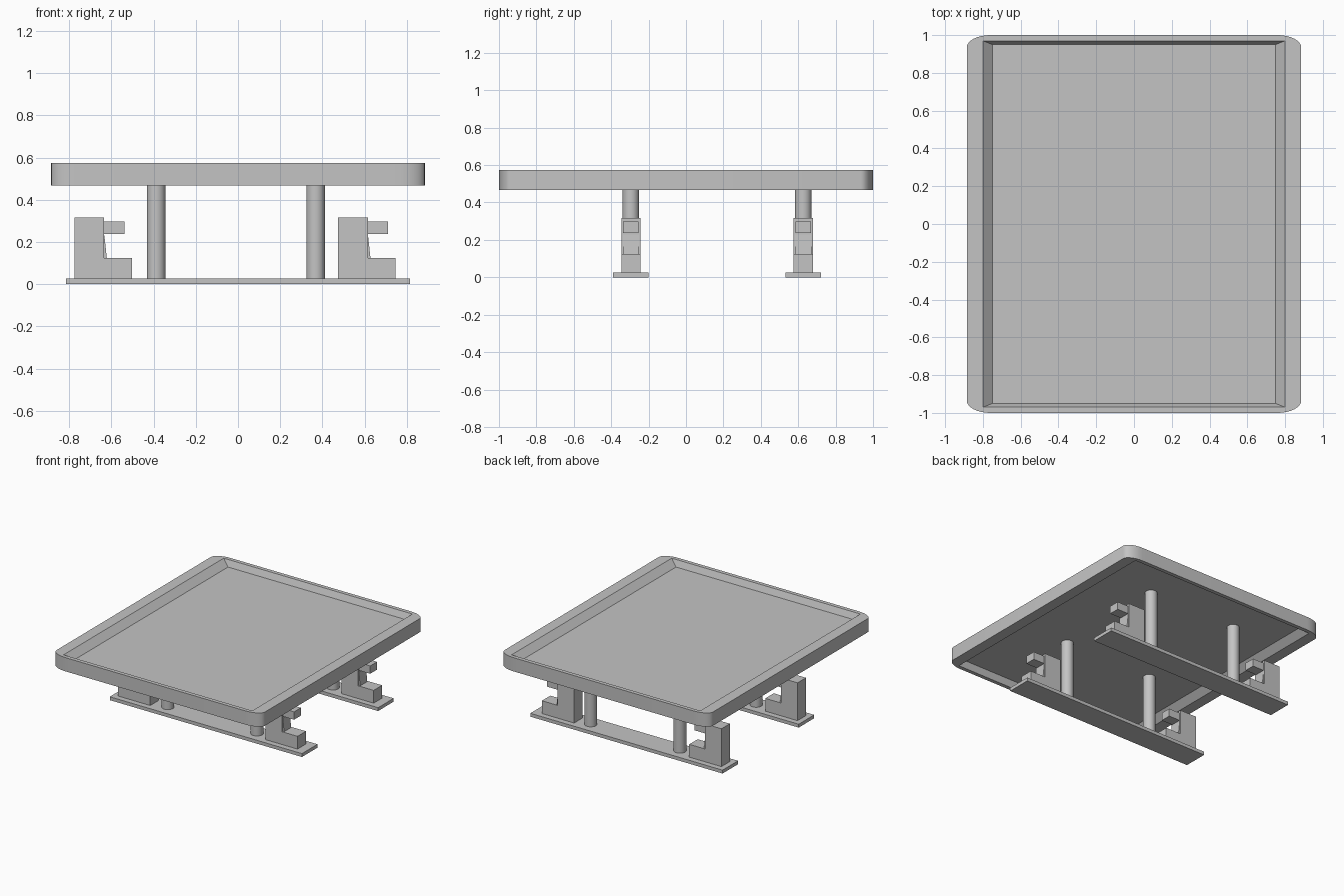
import bpy, bmesh, math

if "Cube" in bpy.data.objects:
    bpy.data.objects.remove(bpy.data.objects["Cube"])

grey = bpy.data.materials.new("plain grey")
grey.diffuse_color = (0.55, 0.55, 0.55, 1)
grey.use_nodes = True
grey.node_tree.nodes["Principled BSDF"].inputs["Base Color"].default_value = grey.diffuse_color


def finish(bm, name, smooth=False):
    """Turn a bmesh into a named grey object."""
    bmesh.ops.recalc_face_normals(bm, faces=bm.faces)
    me = bpy.data.meshes.new(name)
    bm.to_mesh(me)
    bm.free()
    me.materials.append(grey)
    ob = bpy.data.objects.new(name, me)
    bpy.context.collection.objects.link(ob)
    if smooth:
        bpy.ops.object.select_all(action='DESELECT')
        ob.select_set(True)
        bpy.context.view_layer.objects.active = ob
        bpy.ops.object.shade_smooth_by_angle(angle=math.radians(30))
    return ob


def prism(name, profile, y0, y1):
    """Extrude an x-z profile along y."""
    bm = bmesh.new()
    a = [bm.verts.new((x, y0, z)) for x, z in profile]
    b = [bm.verts.new((x, y1, z)) for x, z in profile]
    bm.faces.new(a)
    bm.faces.new(b[::-1])
    n = len(profile)
    for i in range(n):
        j = (i + 1) % n
        bm.faces.new((a[i], a[j], b[j], b[i]))
    return finish(bm, name)


def box(name, x0, x1, y0, y1, z0, z1):
    return prism(name, [(x0, z0), (x1, z0), (x1, z1), (x0, z1)], y0, y1)


def tray(z0, z1, depth, seg=8):
    """Rounded slab with a sloped recess in both the top and the underside."""
    hx, hy, rx, ry = 0.885, 1.0, 0.125, 0.065
    signs = [(1, 1), (-1, 1), (-1, -1), (1, -1)]
    bm = bmesh.new()
    rims = []
    for z, floor in ((z1, z1 - depth), (z0, z0 + depth)):
        corners = []
        for q, (sx, sy) in enumerate(signs):
            angles = [math.pi / 2 * (q + i / seg) for i in range(seg + 1)]
            corners.append([bm.verts.new((sx * (hx - rx) + rx * math.cos(t),
                                          sy * (hy - ry) + ry * math.sin(t), z))
                            for t in angles])
        lip = [bm.verts.new((sx * 0.80, sy * 0.97, z)) for sx, sy in signs]
        base = [bm.verts.new((sx * 0.75, sy * 0.95, floor)) for sx, sy in signs]
        bm.faces.new(base)
        for q in range(4):
            r = (q + 1) % 4
            for i in range(seg):
                bm.faces.new((lip[q], corners[q][i], corners[q][i + 1]))
            bm.faces.new((lip[q], corners[q][-1], corners[r][0], lip[r]))
            bm.faces.new((lip[q], lip[r], base[r], base[q]))
        rims.append(sum(corners, []))
    top, bot = rims
    for i in range(len(top)):
        j = (i + 1) % len(top)
        bm.faces.new((top[i], top[j], bot[j], bot[i]))
    finish(bm, "tray_top", True)


tray(0.468, 0.573, 0.047)

for side, yc in (("front", -0.295), ("back", 0.627)):
    # base rail
    box(side + "_base_rail", -0.815, 0.815, yc - 0.094, yc + 0.094, 0, 0.026)
    # support posts
    for end, xc in (("left", -0.388), ("right", 0.368)):
        bm = bmesh.new()
        bmesh.ops.create_cone(bm, cap_ends=True, segments=32,
                              radius1=0.044, radius2=0.044, depth=0.505)
        bmesh.ops.translate(bm, verts=bm.verts, vec=(xc, yc, 0.2705))
        finish(bm, f"{side}_{end}_post", True)
    # stepped clamp brackets
    for end, x in (("left", -0.775), ("right", 0.474)):
        n = f"{side}_{end}_clamp"
        prism(n + "_body", [(x, 0.025), (x + 0.273, 0.025), (x + 0.273, 0.124),
                            (x + 0.141, 0.124), (x + 0.141, 0.316), (x, 0.316)],
              yc - 0.051, yc + 0.051)
        prism(n + "_neck", [(x + 0.12, 0.12), (x + 0.154, 0.12), (x + 0.142, 0.23),
                            (x + 0.12, 0.23)], yc - 0.043, yc + 0.043)
        box(n + "_arm", x + 0.12, x + 0.237, yc - 0.041, yc + 0.041, 0.238, 0.298)
